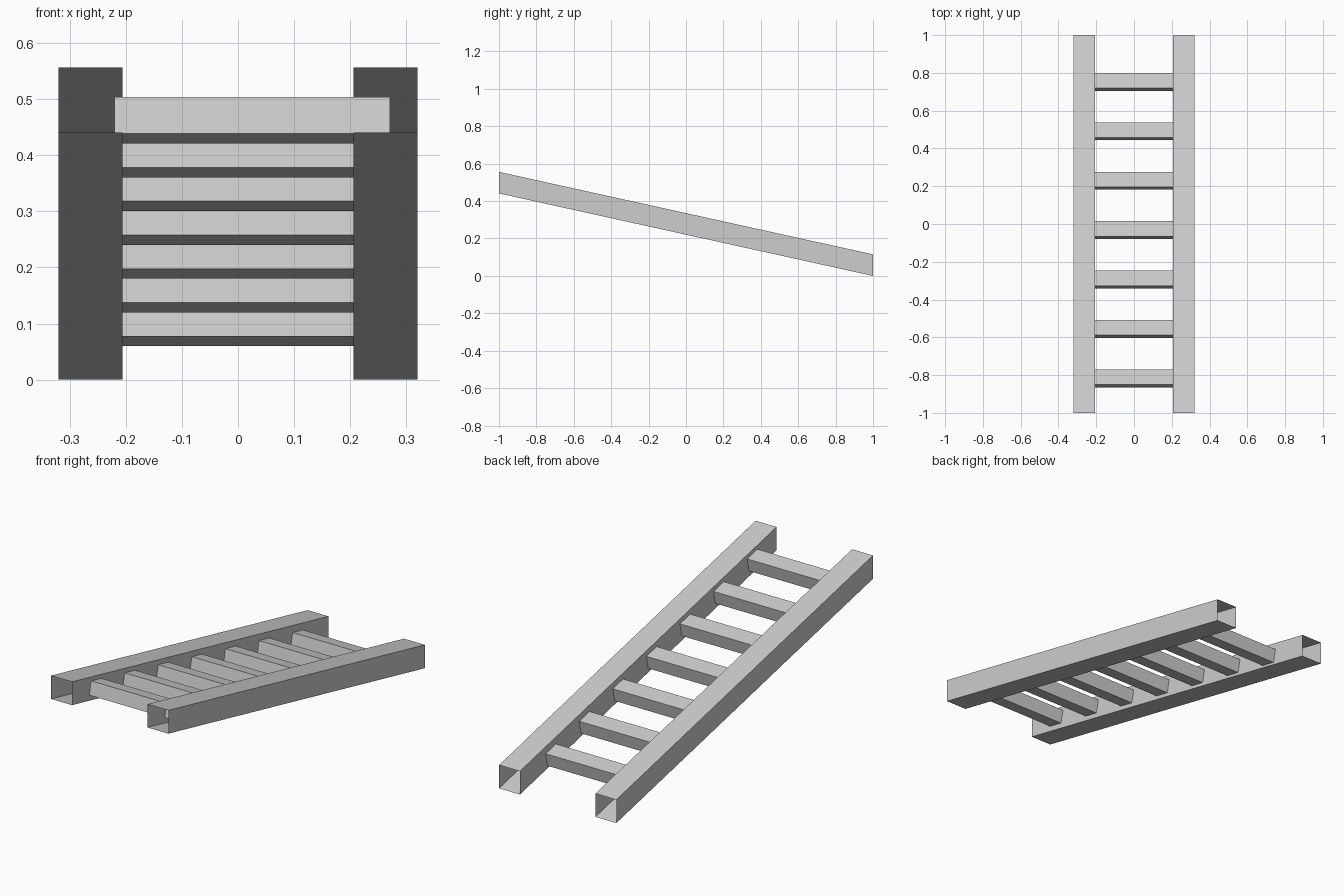
import bpy
import bmesh
from mathutils import Vector

cube = bpy.data.objects.get("Cube")
if cube:
    bpy.data.objects.remove(cube, do_unlink=True)

# Single flat grey
grey = bpy.data.materials.new("light_grey")
grey.use_nodes = True
colour = (0.61, 0.61, 0.61, 1)
grey.diffuse_color = colour
grey.node_tree.nodes["Principled BSDF"].inputs["Base Color"].default_value = colour


def open_tube(name, start, end):
    """Four-sided tube with open ends joining two matching outlines."""
    bm = bmesh.new()
    a = [bm.verts.new(p) for p in start]
    b = [bm.verts.new(p) for p in end]
    for i in range(4):
        j = (i + 1) % 4
        bm.faces.new((a[i], a[j], b[j], b[i]))
    # Point every face away from the tube's middle
    middle = sum((v.co for v in bm.verts), Vector()) / 8
    bm.normal_update()
    for f in bm.faces:
        if f.normal.dot(f.calc_center_median() - middle) < 0:
            f.normal_flip()
    mesh = bpy.data.meshes.new(name)
    bm.to_mesh(mesh)
    bm.free()
    mesh.materials.append(grey)
    obj = bpy.data.objects.new(name, mesh)
    bpy.context.collection.objects.link(obj)
    return obj


# Sloping side rails with vertical, open ends
RAIL_HEIGHT = 0.115
DROP = 0.441


def rail_end(side, y, z):
    inner, outer = side * 0.206, side * 0.32
    top = z + RAIL_HEIGHT
    return [(inner, y, z), (outer, y, z), (outer, y, top), (inner, y, top)]


for side, label in ((1, "left"), (-1, "right")):
    open_tube(label + "_rail", rail_end(side, -1, DROP), rail_end(side, 1, 0))

# Rungs set square to the slope, running into the rails
along = Vector((0, 0.08, -0.0176))
up = Vector((0, 0.0145, 0.065))
first = Vector((0, -0.865, 0.4385))
step = Vector((0, 0.2617, -0.0602))
for i in range(7):
    corner = first + step * i
    outline = [corner, corner + along, corner + along + up, corner + up]
    open_tube(f"rung_{i + 1}",
              [p + Vector((-0.22, 0, 0)) for p in outline],
              [p + Vector((0.271, 0, 0)) for p in outline])
